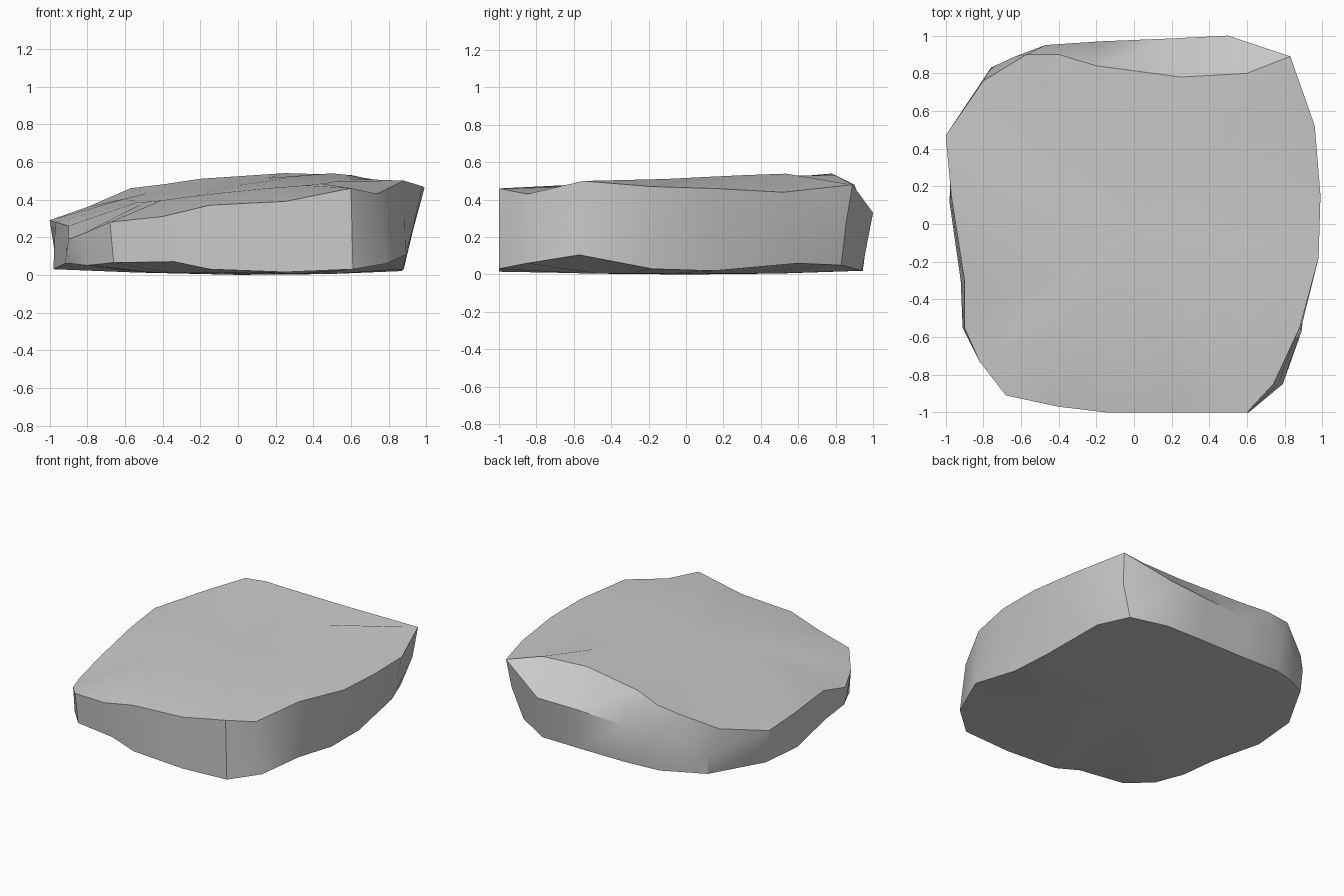
import bpy, bmesh
from mathutils import Vector

if "Cube" in bpy.data.objects:
    bpy.data.objects.remove(bpy.data.objects["Cube"])

# Upper rim of the slab, counter-clockwise from the front right corner
top = [(.6, -1, .46), (.74, -.85, .43), (.88, -.55, .5), (.98, -.18, .47), (.99, .15, .46),
       (.96, .52, .44), (.83, .89, .48), (.6, .8, .53), (.25, .78, .54), (-.2, .84, .51),
       (-.4, .9, .48), (-.57, .9, .46), (-.8, .76, .36), (-1, .47, .29), (-.97, .15, .28),
       (-.9, -.3, .26), (-.9, -.55, .19), (-.82, -.73, .22), (-.68, -.91, .28),
       (-.4, -.97, .31), (-.15, -1, .37), (.25, -1, .39)]

# Lower rim, same columns
low = [(.61, -1, .03), (.79, -.85, .06), (.89, -.57, .105), (.88, -.18, .03), (.87, .15, .02),
       (.82, .6, .06), (.73, .83, .05), (.5, .94, .02), (.2, .945, .02), (-.17, .945, .02),
       (-.45, .94, .03), (-.6, .89, .04), (-.75, .82, .04), (-.96, .45, .04), (-.98, .12, .03),
       (-.92, -.3, .06), (-.89, -.55, .06), (-.8, -.74, .05), (-.66, -.9, .065),
       (-.34, -.96, .07), (-.15, -.99, .03), (.25, -1, .015)]

# Middle of the wall: straight, except where the back edge is chipped to a bevel
bevel = {6: (.81, .855, .27), 7: (.5, 1, .33), 8: (.2, .985, .32), 9: (-.17, .97, .3),
         10: (-.47, .95, .29), 11: (-.63, .89, .27), 12: (-.76, .83, .2),
         16: (-.91, -.55, .12)}
mid = [bevel.get(i, (Vector(t) + Vector(b)) / 2) for i, (t, b) in enumerate(zip(top, low))]


def top_z(x, y):
    return .475 + .105 * x + .05 * y - .06 * x * x


def low_z(x, y):
    return .008 - .008 * x


def inset(ring, s, height):
    return [(x * s, y * s, height(x * s, y * s)) for x, y, z in ring]


# Stone slab: rings from the underside to the top, closed by fans
rings = [inset(low, .55, low_z), low, mid, top, inset(top, .6, top_z)]
bm = bmesh.new()
loops = [[bm.verts.new(p) for p in ring] for ring in rings]
n = len(top)
for a, b in zip(loops, loops[1:]):
    for i in range(n):
        j = (i + 1) % n
        if a is loops[2] and i == 6:      # bevel starts at the back right corner
            bm.faces.new((a[i], a[j], b[i]))
            bm.faces.new((a[j], b[j], b[i]))
        else:
            bm.faces.new((a[i], a[j], b[j], b[i]))
for loop, z in ((loops[0], 0), (loops[-1], top_z(0, 0))):
    centre = bm.verts.new((0, 0, z))
    for i in range(n):
        bm.faces.new((loop[i], loop[(i + 1) % n], centre))
bmesh.ops.recalc_face_normals(bm, faces=bm.faces)

mesh = bpy.data.meshes.new("stone_slab")
bm.to_mesh(mesh)
bm.free()
slab = bpy.data.objects.new("stone_slab", mesh)
bpy.context.collection.objects.link(slab)
bpy.context.view_layer.objects.active = slab
slab.select_set(True)
bpy.ops.object.shade_smooth_by_angle(angle=.56)
